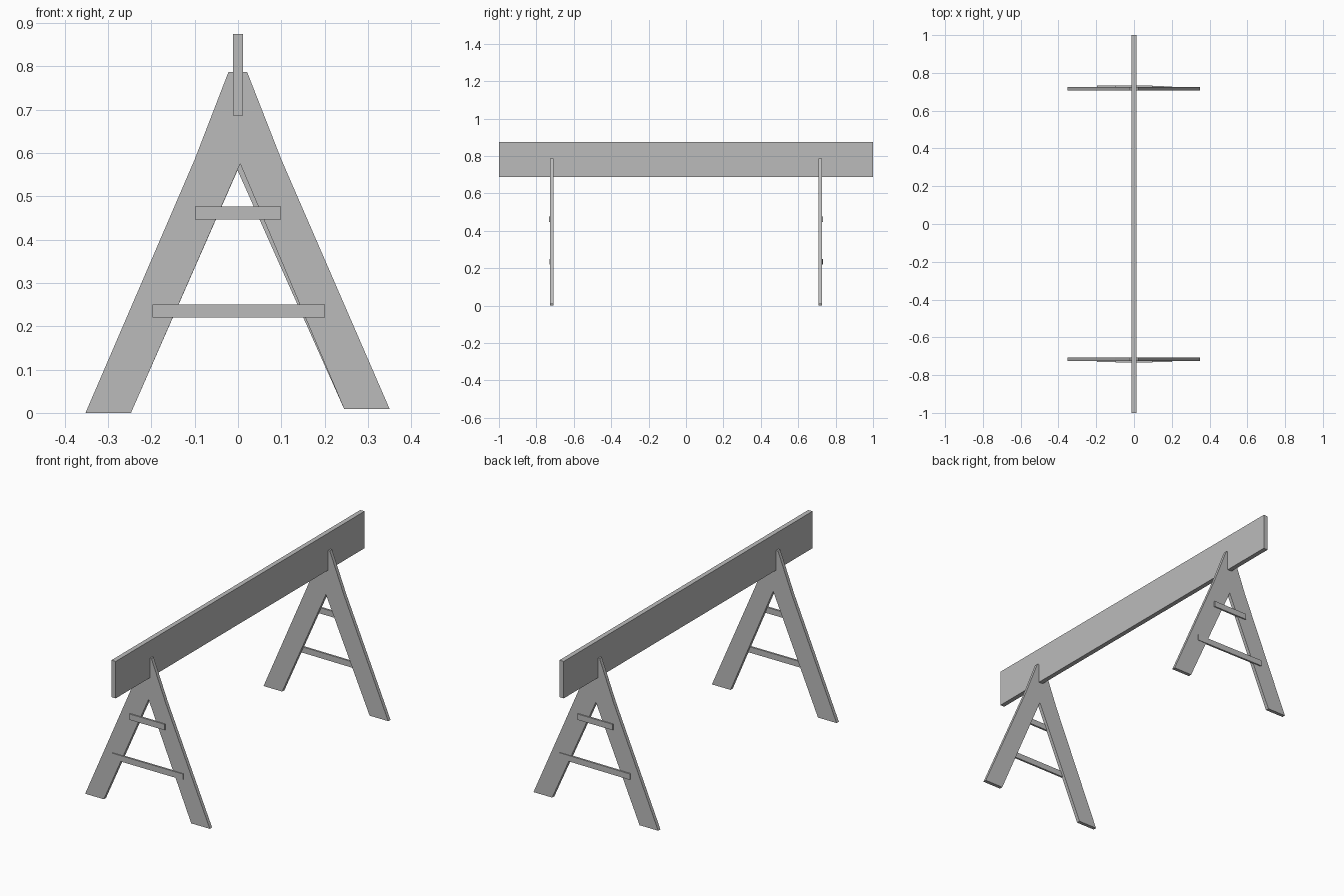
import bpy
import bmesh
from mathutils import Matrix

cube = bpy.data.objects.get("Cube")
if cube:
    bpy.data.objects.remove(cube, do_unlink=True)

# One plain grey for all the timber
grey = bpy.data.materials.new("plain_grey")
grey.use_nodes = True
colour = (0.5, 0.5, 0.5, 1)
grey.diffuse_color = colour
grey.node_tree.nodes["Principled BSDF"].inputs["Base Color"].default_value = colour


def add_object(name, bm):
    bmesh.ops.recalc_face_normals(bm, faces=bm.faces)
    mesh = bpy.data.meshes.new(name)
    bm.to_mesh(mesh)
    bm.free()
    mesh.materials.append(grey)
    obj = bpy.data.objects.new(name, mesh)
    bpy.context.collection.objects.link(obj)
    return obj


def box(name, centre, size, turn=0):
    bm = bmesh.new()
    matrix = (Matrix.Translation(centre) @ Matrix.Rotation(turn, 4, "Z")
              @ Matrix.Diagonal((*size, 1)))
    bmesh.ops.create_cube(bm, size=1, matrix=matrix)
    return add_object(name, bm)


def plate(name, outline, y_near, y_far):
    """Extrude an outline in x and z along y."""
    bm = bmesh.new()
    face = bm.faces.new([bm.verts.new((x, y_near, z)) for x, z in outline])
    result = bmesh.ops.extrude_face_region(bm, geom=[face])
    moved = [g for g in result["geom"] if isinstance(g, bmesh.types.BMVert)]
    bmesh.ops.translate(bm, verts=moved, vec=(0, y_far - y_near, 0))
    return add_object(name, bm)


# Long plank on edge
box("top_beam", (0, 0, 0.781), (0.024, 2, 0.188))

# A-shaped end frames with two rungs on the outer face of each
for end, side, crotch, turn in (("front", -1, (0.005, 0.575), 0),
                                ("back", 1, (-0.001, 0.56), -0.011)):
    outline = [(-0.352, 0), (-0.247, 0), crotch, (0.245, 0.009),
               (0.35, 0.009), (0.1, 0.585), (0.021, 0.787),
               (-0.022, 0.787), (-0.1, 0.585)]
    plate(end + "_leg_frame", outline, side * 0.708, side * 0.726)
    box(end + "_upper_rung", (0, side * 0.727, 0.461), (0.198, 0.01, 0.03))
    box(end + "_lower_rung", (0.002, side * 0.726, 0.235), (0.398, 0.01, 0.03), turn)
